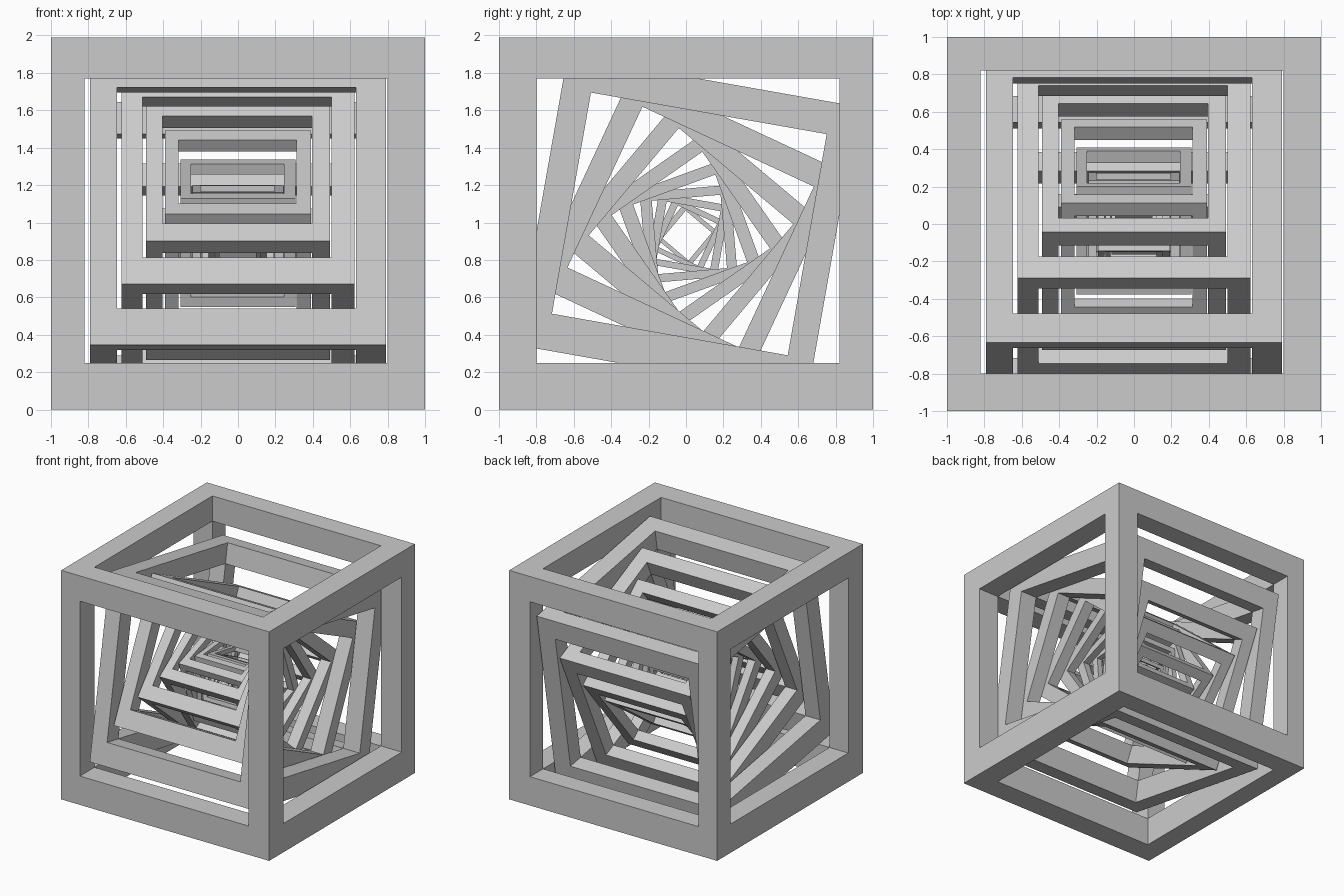
import bpy, bmesh, math
from itertools import product

if "Cube" in bpy.data.objects:
    bpy.data.objects.remove(bpy.data.objects["Cube"])

PIVOT = 0.937   # height of the common scaling and turning point
STEP = 0.79     # size ratio of each frame to the one outside it
COUNT = 10

# Beam boundaries along each axis, measured from the pivot
CUTS = [(-1.0, -0.82, 0.80, 1.0),
        (-1.0, -0.80, 0.82, 1.0),
        tuple(z - PIVOT for z in (0.0, 0.25, 1.77, 1.99))]


def solid(cell):
    # a cell is part of a beam or corner when at most one axis is in the middle
    return all(0 <= c <= 2 for c in cell) and list(cell).count(1) <= 1


def frame_mesh():
    # hollow cube made of twelve beams, outer skin only
    bm = bmesh.new()
    for cell in product(range(3), repeat=3):
        if not solid(cell):
            continue
        for axis, side in product(range(3), (0, 1)):
            near = list(cell)
            near[axis] += 2 * side - 1
            if solid(near):
                continue
            u, v = (axis + 1) % 3, (axis + 2) % 3
            verts = []
            for a, b in ((0, 0), (1, 0), (1, 1), (0, 1)):
                idx = list(cell)
                idx[axis] += side
                idx[u] += a
                idx[v] += b
                verts.append(bm.verts.new([CUTS[k][idx[k]] for k in range(3)]))
            bm.faces.new(verts if side else verts[::-1])
    bmesh.ops.remove_doubles(bm, verts=bm.verts, dist=1e-5)
    me = bpy.data.meshes.new("cube_frame")
    bm.to_mesh(me)
    bm.free()
    return me


# Nested frames, each smaller and turned further about x
mesh = frame_mesh()
for i in range(COUNT):
    ob = bpy.data.objects.new(f"cube_frame_{i + 1}", mesh)
    bpy.context.collection.objects.link(ob)
    ob.location = (0, 0, PIVOT)
    ob.scale = [STEP ** i] * 3
    ob.rotation_euler.x = -math.radians(15 * i - 5) if i else 0
